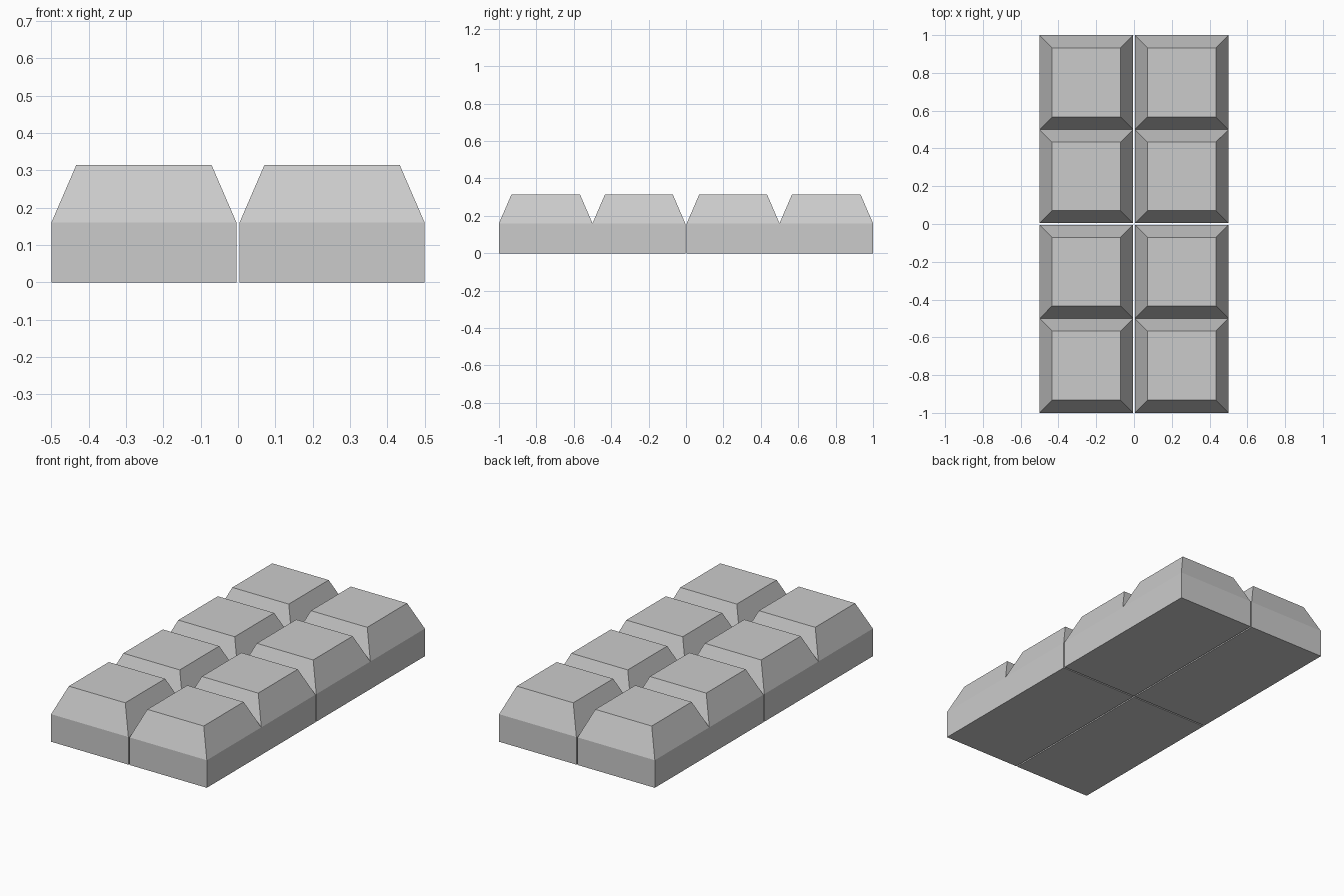
import bpy, bmesh
from mathutils import Matrix

if "Cube" in bpy.data.objects:
    bpy.data.objects.remove(bpy.data.objects["Cube"])

GAP = 0.004          # half width of the break lines
BASE_H = 0.16        # height of the solid base
TOP_H = 0.315        # height of the raised blocks
BEVEL = 0.067        # horizontal run of the sloped sides


def bar_piece(name, sx, sy):
    """A quarter of the bar: a base slab carrying two tapered blocks."""
    w, d = 0.5 - GAP, 1.0 - GAP
    bm = bmesh.new()
    # base slab
    bmesh.ops.create_cube(bm, size=1, matrix=Matrix.Translation(
        (sx * (GAP + w / 2), sy * (GAP + d / 2), BASE_H / 2))
        @ Matrix.Diagonal((w, d, BASE_H, 1)))
    # split across the groove between the two blocks
    bmesh.ops.bisect_plane(bm, geom=bm.verts[:] + bm.edges[:] + bm.faces[:],
                           plane_co=(0, sy * 0.5, 0), plane_no=(0, 1, 0))
    bm.normal_update()
    # raise each half of the top into a tapered block
    tops = [f for f in bm.faces if f.normal.z > 0.9]
    bmesh.ops.inset_individual(bm, faces=tops, thickness=BEVEL,
                               depth=TOP_H - BASE_H, use_even_offset=True)
    bm.normal_update()
    mesh = bpy.data.meshes.new(name)
    bm.to_mesh(mesh)
    bm.free()
    obj = bpy.data.objects.new(name, mesh)
    bpy.context.collection.objects.link(obj)


for sy, row in ((-1, "front"), (1, "back")):
    for sx, side in ((-1, "left"), (1, "right")):
        bar_piece(f"bar_piece_{row}_{side}", sx, sy)
